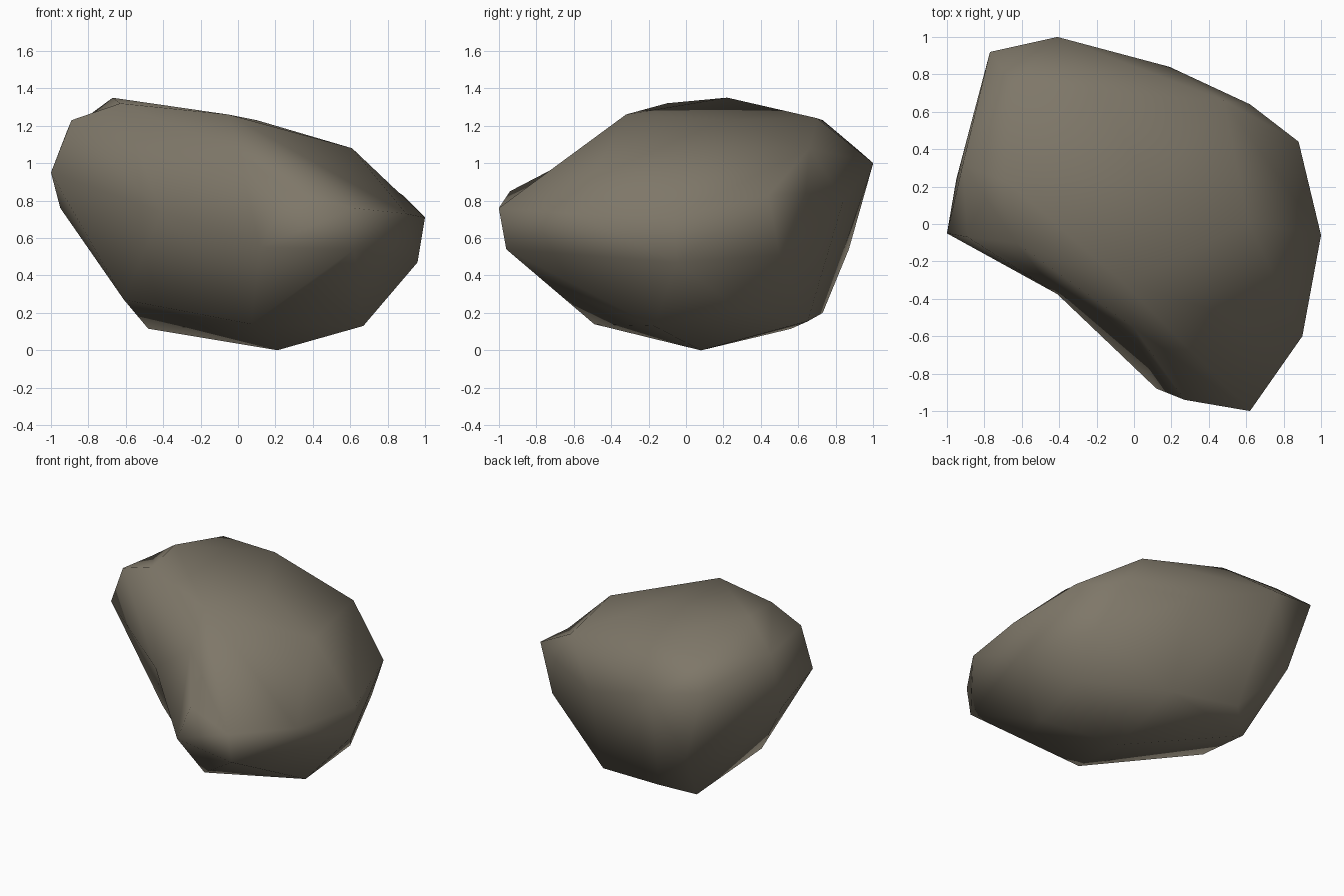
import bpy, bmesh
from mathutils import Vector

if "Cube" in bpy.data.objects:
    bpy.data.objects.remove(bpy.data.objects["Cube"])

# Named corners where creases or hollows are set on purpose
BROW, SIDE, EDGE = (-0.05, -0.32, 1.26), (0.90, -0.60, 0.73), (1.00, -0.06, 0.71)
RIDGE, HOLLOW, KNEE = (0.00, -0.555, 1.05), (-0.41, -0.375, 0.74), (0.48, 0.66, 1.08)
CREST, CHEEK, NOSE = (-0.63, -0.10, 1.32), (-0.915, 0.32, 1.17), (0.62, -1.00, 0.76)
SHOULDER = (0.61, 0.01, 1.08)

# Corner points of the boulder, from the top down
POINTS = [
    (-0.67, 0.22, 1.35), CREST, BROW, (0.10, 0.18, 1.23),
    (-0.63, 0.73, 1.23), (-0.19, 0.70, 1.24), (-0.89, -0.07, 1.23), CHEEK,
    KNEE, SHOULDER, (-0.77, 0.92, 1.07), (-0.41, 1.00, 1.00),
    (-1.00, -0.05, 0.95), RIDGE, (0.27, -0.94, 0.85), (0.88, 0.44, 0.83),
    (0.62, 0.64, 0.84), (0.19, 0.84, 0.80), HOLLOW, NOSE,
    (-0.95, 0.24, 0.76), SIDE, EDGE, (-0.61, 0.87, 0.54),
    (0.12, -0.88, 0.55), (0.62, -0.96, 0.54), (0.96, -0.05, 0.47), (0.74, 0.50, 0.51),
    (0.38, -0.68, 0.32), (-0.61, -0.01, 0.27), (-0.29, 0.73, 0.20), (0.22, 0.65, 0.155),
    (0.07, -0.49, 0.14), (0.72, 0.28, 0.22), (0.67, -0.17, 0.13), (-0.48, 0.56, 0.115),
    (0.21, 0.08, 0.00),
]
CENTRE = Vector((0, 0.05, 0.7))

# Triangulate on a near-sphere so the hollow front-left flank is kept
bm = bmesh.new()
target, corner = {}, {}
for p in POINTS:
    d = Vector(p) - CENTRE
    v = bm.verts.new(d.normalized() * d.length ** 0.2)
    target[v], corner[p] = Vector(p), v
bmesh.ops.convex_hull(bm, input=list(bm.verts))
for v in bm.verts:
    v.co = target[v]


def opposite(e):
    """The two corners facing each other across an edge."""
    return [next(v for v in f.verts if v not in e.verts) for f in e.link_faces]


def flip(e):
    """Turn an edge across its two triangles if they stay outward."""
    a, b = opposite(e)
    p, q = e.verts
    n1 = (p.co - a.co).cross(b.co - a.co)
    n2 = (b.co - a.co).cross(q.co - a.co)
    if n1.dot(n2) > 0 and not bm.edges.get((a, b)):
        bmesh.ops.rotate_edges(bm, edges=[e], use_ccw=False)
        bm.normal_update()


# Remove false valleys, except around the hollow and the front ridge
keep = {corner[HOLLOW], corner[RIDGE]}
for _ in range(6):
    bm.normal_update()
    for e in list(bm.edges):
        if e.is_valid and not e.is_convex and all(len(v.link_edges) > 3 for v in e.verts):
            if not keep & {*e.verts, *opposite(e)}:
                flip(e)

# Set the deliberate creases
for p, q in [(BROW, RIDGE), (RIDGE, NOSE), (RIDGE, SIDE), (BROW, SIDE),
             (SHOULDER, EDGE), (KNEE, EDGE), (CREST, CHEEK)]:
    for e in list(bm.edges):
        if set(opposite(e)) == {corner[p], corner[q]}:
            flip(e)
            break

bmesh.ops.recalc_face_normals(bm, faces=bm.faces)
for f in bm.faces:
    f.smooth = True
mesh = bpy.data.meshes.new("boulder")
bm.to_mesh(mesh)
bm.free()

# Single warm grey stone colour
stone = bpy.data.materials.new("warm grey stone")
stone.diffuse_color = (0.21, 0.185, 0.14, 1)
stone.use_nodes = True
stone.node_tree.nodes["Principled BSDF"].inputs["Base Color"].default_value = stone.diffuse_color
mesh.materials.append(stone)
boulder = bpy.data.objects.new("boulder", mesh)
bpy.context.collection.objects.link(boulder)
